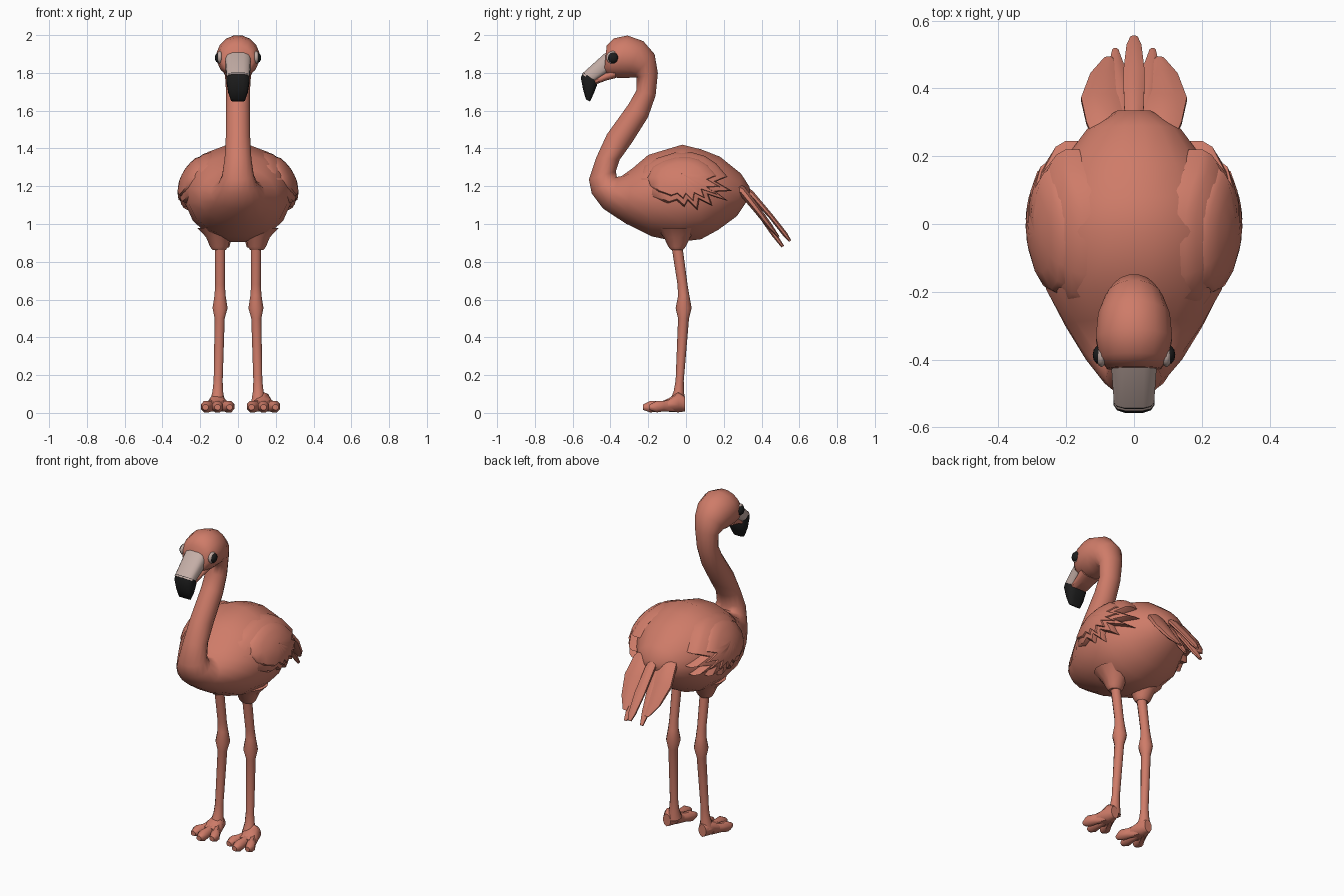
import bpy, bmesh, math


def material(name, rgb):
    m = bpy.data.materials.new(name)
    m.diffuse_color = (*rgb, 1)
    return m


PINK = material("coral_pink", (0.62, 0.20, 0.14))
PALE = material("pale_bill", (0.55, 0.42, 0.38))
BLACK = material("black", (0.012, 0.012, 0.012))


def finish(bm, name, mat, angle=50):
    bmesh.ops.recalc_face_normals(bm, faces=bm.faces[:])
    me = bpy.data.meshes.new(name)
    bm.to_mesh(me)
    bm.free()
    me.materials.append(mat)
    ob = bpy.data.objects.new(name, me)
    bpy.context.collection.objects.link(ob)
    bpy.ops.object.select_all(action='DESELECT')
    ob.select_set(True)
    bpy.context.view_layer.objects.active = ob
    bpy.ops.object.shade_smooth_by_angle(angle=math.radians(angle))
    return ob


def loft(name, rings, mat=PINK, sides=12, power=1.0, angle=50):
    """Skin of ovals; each ring = x centre, (y, z) of one edge, (y, z) of the other, half width."""
    bm = bmesh.new()
    loops = []
    for x, ya, za, yb, zb, w in rings:
        loop = []
        for i in range(sides):
            a = 2 * math.pi * (i + 0.5) / sides
            c, s = math.cos(a), math.sin(a)
            c = math.copysign(abs(c) ** power, c)
            s = math.copysign(abs(s) ** power, s)
            loop.append(bm.verts.new((x + w * c, (ya + yb) / 2 + s * (ya - yb) / 2,
                                      (za + zb) / 2 + s * (za - zb) / 2)))
        loops.append(loop)
    for p, q in zip(loops, loops[1:]):
        for i in range(sides):
            j = (i + 1) % sides
            bm.faces.new((p[i], p[j], q[j], q[i]))
    bm.faces.new(loops[0])
    bm.faces.new(loops[-1])
    return finish(bm, name, mat, angle)


# Body, neck and head as one continuous skin
body = [
    (.335, 1.20, .335, 1.14, .05), (.29, 1.27, .27, 1.04, .14),
    (.18, 1.36, .17, .965, .22), (.08, 1.40, .08, .915, .27),
    (-.02, 1.425, -.04, .90, .287), (-.20, 1.37, -.18, .93, .265),
    (-.28, 1.30, -.32, 1.0, .205), (-.34, 1.255, -.44, 1.08, .145),
    (-.365, 1.25, -.50, 1.16, .105), (-.37, 1.28, -.515, 1.235, .085),
    (-.35, 1.34, -.475, 1.355, .072), (-.285, 1.43, -.42, 1.475, .066),
    (-.20, 1.565, -.305, 1.635, .064), (-.16, 1.68, -.262, 1.71, .064),
    (-.148, 1.80, -.262, 1.775, .07), (-.165, 1.90, -.285, 1.775, .088),
    (-.225, 1.97, -.32, 1.77, .108), (-.31, 2.0, -.365, 1.772, .115),
    (-.38, 1.985, -.41, 1.78, .103), (-.42, 1.945, -.435, 1.79, .08),
]
loft("body_neck_head", [(0, *r) for r in body], sides=16, angle=70)

# Bill: pale upper part, pink lower part, black hooked tip
loft("upper_bill", [(0, -.38, 1.93, -.38, 1.80, .075), (0, -.43, 1.905, -.42, 1.795, .068),
                    (0, -.552, 1.795, -.492, 1.748, .06)], PALE, 12, .6)
loft("lower_bill", [(0, -.38, 1.84, -.37, 1.772, .07), (0, -.43, 1.80, -.42, 1.76, .06),
                    (0, -.51, 1.755, -.48, 1.738, .05)], PINK, 12, .7)
loft("bill_tip", [(0, -.545, 1.803, -.475, 1.755, .061), (0, -.558, 1.775, -.47, 1.735, .062),
                  (0, -.545, 1.71, -.488, 1.69, .053), (0, -.53, 1.66, -.508, 1.648, .037)],
     BLACK, 12, .6)


# Eyes: black ball in a pale rim
def ball(name, loc, scale, mat):
    bm = bmesh.new()
    bmesh.ops.create_uvsphere(bm, u_segments=12, v_segments=8, radius=1)
    for v in bm.verts:
        v.co = [l + s * c for l, s, c in zip(loc, scale, v.co)]
    finish(bm, name, mat, 60)


# Wing surface follows a bulged shell; outline is rear feathers then the rounded front
OUTLINE = [(.22, 1.25), (.16, 1.225), (.245, 1.175), (.16, 1.17), (.225, 1.12), (.12, 1.155),
           (.14, 1.095), (.07, 1.13), (.06, 1.075), (.01, 1.125), (-.01, 1.09), (-.05, 1.125),
           (-.095, 1.11), (-.18, 1.14), (-.24, 1.18), (-.255, 1.24), (-.22, 1.31),
           (-.15, 1.35), (-.06, 1.378), (.03, 1.38), (.10, 1.36), (.16, 1.32)]


def wing(name, side, scale, lift, cy, cz):
    def shell(y, z):
        return .312 * math.sqrt(max(.05, 1 - ((z - 1.17) / .25) ** 2 - (y / .34) ** 2))

    bm = bmesh.new()
    loops = []
    for k, inset in ((1, .055), (1, .014), (.93, 0), (.65, 0), (.33, 0)):
        loop = []
        for y, z in OUTLINE:
            py, pz = cy + (y - cy) * k * scale, cz + (z - cz) * k * scale
            loop.append(bm.verts.new((side * (shell(py, pz) + lift - inset), py, pz)))
        loops.append(loop)
    n = len(OUTLINE)
    for p, q in zip(loops, loops[1:]):
        for i in range(n):
            j = (i + 1) % n
            bm.faces.new((p[i], p[j], q[j], q[i]))
    tip = bm.verts.new((side * (shell(cy, cz) + lift), cy, cz))
    for i in range(n):
        bm.faces.new((loops[-1][i], loops[-1][(i + 1) % n], tip))
    bm.faces.new(loops[0])
    finish(bm, name, PINK, 40)


for side, tag in ((-1, "left"), (1, "right")):
    ball(tag + "_eye_rim", (side * .096, -.388, 1.882), (.016, .034, .034), PALE)
    ball(tag + "_eye", (side * .101, -.386, 1.88), (.021, .029, .029), BLACK)
    wing(tag + "_wing", side, 1, 0, 0, 1.24)
    wing(tag + "_wing_cover", side, .78, .008, -.03, 1.27)

    # Tail feathers: one broad and one slim per side
    loft(tag + "_broad_tail_feather", [
        (side * .07, .25, 1.23, .24, 1.18, .05), (side * .085, .31, 1.20, .285, 1.15, .06),
        (side * .095, .385, 1.10, .35, 1.075, .066), (side * .09, .455, 1.0, .425, .985, .042),
        (side * .075, .495, .935, .485, .93, .014)], sides=8)
    loft(tag + "_slim_tail_feather", [
        (side * .03, .28, 1.21, .27, 1.17, .025), (side * .04, .40, 1.07, .375, 1.05, .03),
        (side * .052, .48, .95, .455, .935, .024), (side * .055, .52, .885, .505, .875, .01)],
        sides=8)

    # Thigh and leg with a knobbly joint
    loft(tag + "_thigh", [
        (side * .11, -.16, .98, .06, .98, .11), (side * .105, -.12, .93, .025, .93, .066),
        (side * .10, -.095, .88, 0, .88, .05), (side * .10, -.08, .862, -.015, .862, .036)])
    loft(tag + "_leg", [
        (side * .095, -.078, .89, -.02, .89, .029), (side * .095, -.045, .68, .008, .68, .027),
        (side * .095, -.042, .62, .018, .62, .031), (side * .095, -.055, .555, .03, .555, .042),
        (side * .097, -.042, .50, .016, .50, .028), (side * .105, -.055, .17, -.012, .17, .025),
        (side * .107, -.066, .11, -.01, .11, .03), (side * .11, -.09, .06, -.005, .05, .042)],
        sides=10)

    # Foot pad with three splayed toes
    fx = .108 if side < 0 else .135
    loft(tag + "_foot", [
        (fx, -.005, .085, -.005, .008, .026), (fx, -.04, .11, -.04, .003, .042),
        (fx, -.09, .078, -.09, .006, .06), (fx, -.13, .06, -.13, .014, .06)][0:4]
        if side > 0 else
        [(-fx, -.005, .085, -.005, .008, .026), (-fx, -.04, .11, -.04, .003, .042),
         (-fx, -.09, .078, -.09, .006, .06), (-fx, -.13, .06, -.13, .014, .06)], sides=10)
    for t, toe in ((-1, "inner"), (0, "middle"), (1, "outer")):
        back = abs(t) * .035
        cx = side * fx
        loft(f"{tag}_{toe}_toe", [
            (cx + side * t * .015, -.06, .08, -.06, .005, .028),
            (cx + side * t * .042, -.13 + back * .4, .065, -.13 + back * .4, .006, .026),
            (cx + side * t * .060, -.19 + back, .066, -.19 + back, 0, .031),
            (cx + side * t * .064, -.228 + back, .045, -.228 + back, .015, .017)], sides=8)

# Long central tail feather
loft("centre_tail_feather", [
    (0, .27, 1.25, .26, 1.20, .02), (0, .36, 1.17, .34, 1.14, .032),
    (0, .46, 1.05, .44, 1.03, .034), (0, .535, .955, .515, .935, .024),
    (0, .557, .915, .545, .905, .012)], sides=8)
